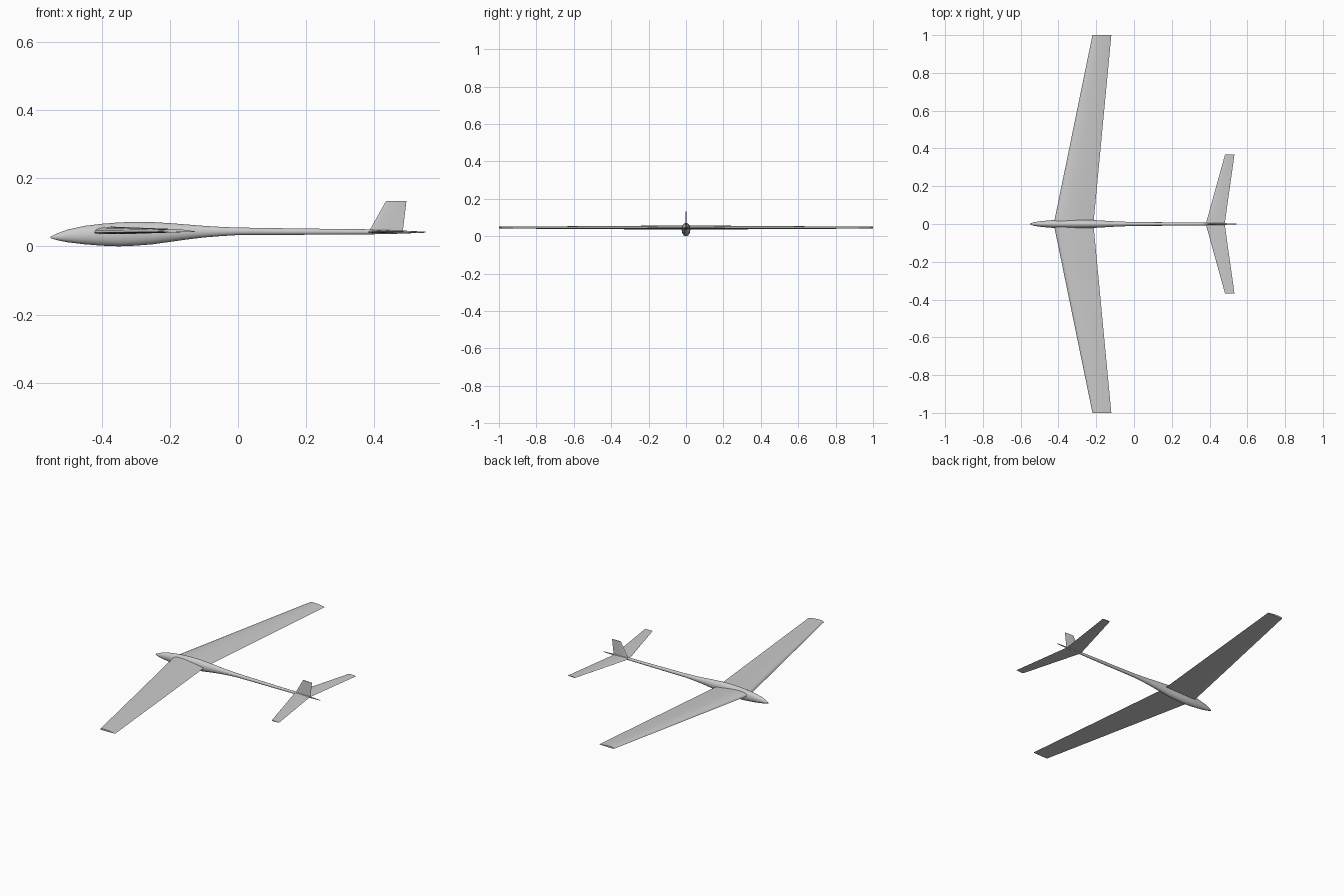
import bpy, bmesh, math

if "Cube" in bpy.data.objects:
    bpy.data.objects.remove(bpy.data.objects["Cube"])

paint = bpy.data.materials.new("light_grey")
paint.diffuse_color = (0.6, 0.6, 0.6, 1)
paint.use_nodes = True
paint.node_tree.nodes["Principled BSDF"].inputs["Base Color"].default_value = paint.diffuse_color


def loft(name, rings, angle=40):
    """Skin a list of equal-length point rings and cap both ends."""
    bm = bmesh.new()
    loops = [[bm.verts.new(p) for p in ring] for ring in rings]
    n = len(rings[0])
    for a, b in zip(loops, loops[1:]):
        for i in range(n):
            j = (i + 1) % n
            bm.faces.new((a[i], a[j], b[j], b[i]))
    bm.faces.new(loops[0])
    bm.faces.new(loops[-1])
    bmesh.ops.recalc_face_normals(bm, faces=bm.faces)
    mesh = bpy.data.meshes.new(name)
    bm.to_mesh(mesh)
    bm.free()
    mesh.materials.append(paint)
    obj = bpy.data.objects.new(name, mesh)
    bpy.context.collection.objects.link(obj)
    bpy.ops.object.select_all(action='DESELECT')
    obj.select_set(True)
    bpy.context.view_layer.objects.active = obj
    bpy.ops.object.shade_smooth_by_angle(angle=math.radians(angle))
    return obj


def airfoil(chord, upper, lower, steps=12):
    """Closed section from trailing edge over the top and back underneath."""
    def half(t):
        return 2.6 * (math.sqrt(t) - t) * (1 - 0.25 * t) * 0.75 + 0.35 * t * (1 - t)
    ts = [0.5 * (1 + math.cos(math.pi * i / steps)) for i in range(steps + 1)]
    top = [(t * chord, upper * min(1, 1.7 * half(t))) for t in ts]
    bottom = [(t * chord, -lower * min(1, 1.7 * half(t))) for t in reversed(ts[1:-1])]
    return top + bottom


# Fuselage: x, bottom z, top z, half width
stations = [
    (-0.55, 0.024, 0.028, 0.002), (-0.53, 0.018, 0.038, 0.009),
    (-0.50, 0.012, 0.049, 0.014), (-0.45, 0.006, 0.060, 0.019),
    (-0.40, 0.002, 0.066, 0.022), (-0.35, 0.000, 0.070, 0.023),
    (-0.30, 0.002, 0.072, 0.023), (-0.25, 0.006, 0.071, 0.022),
    (-0.20, 0.013, 0.068, 0.020), (-0.15, 0.020, 0.064, 0.017),
    (-0.10, 0.026, 0.060, 0.014), (-0.05, 0.030, 0.057, 0.012),
    (0.00, 0.033, 0.055, 0.010), (0.20, 0.034, 0.052, 0.009),
    (0.38, 0.035, 0.050, 0.007), (0.47, 0.037, 0.047, 0.005),
    (0.55, 0.040, 0.043, 0.001)]
rings = []
for x, low, high, w in stations:
    mid, h = (low + high) / 2, (high - low) / 2
    rings.append([(x, w * math.cos(a), mid + h * math.sin(a))
                  for a in (2 * math.pi * i / 24 for i in range(24))])
loft("fuselage", rings)

# Main wings and tailplane: straight tapered panels on both sides
for side, label in ((1, "left"), (-1, "right")):
    root = airfoil(0.21, 0.020, 0.005)
    tip = airfoil(0.10, 0.009, 0.002)
    loft(label + "_wing", [
        [(-0.425 + x, 0, 0.040 + z) for x, z in root],
        [(-0.22 + x, side * 1.0, 0.043 + z) for x, z in tip]])

    root = airfoil(0.10, 0.005, 0.003)
    tip = airfoil(0.05, 0.003, 0.002)
    loft(label + "_tailplane", [
        [(0.38 + x, 0, 0.042 + z) for x, z in root],
        [(0.482 + x, side * 0.368, 0.042 + z) for x, z in tip]])

# Upright tail fin
root = airfoil(0.10, 0.004, 0.004)
tip = airfoil(0.06, 0.0025, 0.0025)
loft("tail_fin", [
    [(0.383 + x, y, 0.042) for x, y in root],
    [(0.434 + x, y, 0.133) for x, y in tip]])
